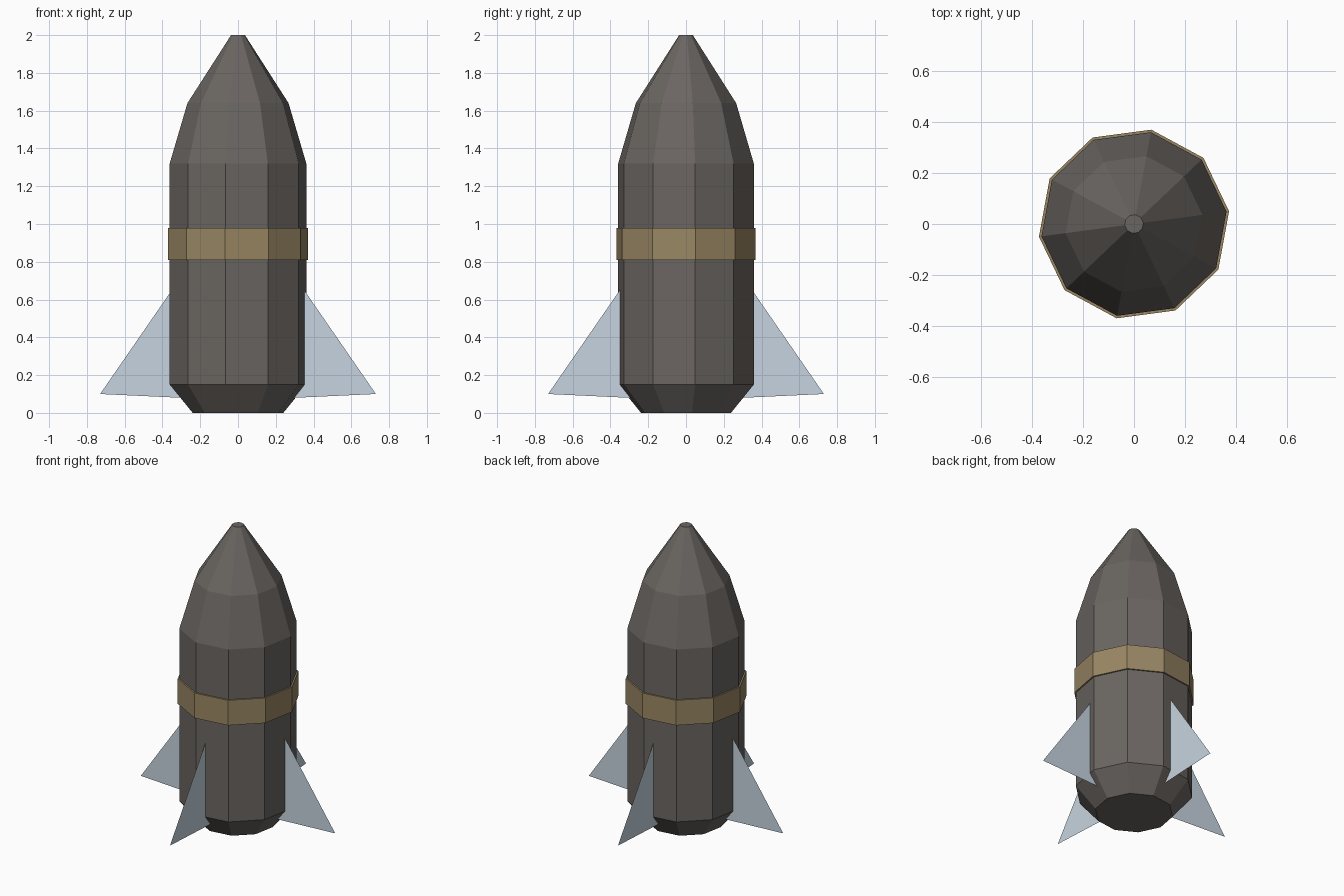
import bpy
import math

SIDES = 10
PHASE = math.radians(7.6)

cube = bpy.data.objects.get("Cube")
if cube:
    bpy.data.objects.remove(cube, do_unlink=True)


def to_linear(c):
    c /= 255
    return c / 12.92 if c <= 0.04045 else ((c + 0.055) / 1.055) ** 2.4


def make_material(name, rgb):
    color = [to_linear(c) for c in rgb] + [1.0]
    mat = bpy.data.materials.new(name)
    mat.use_nodes = True
    mat.diffuse_color = color
    bsdf = next(n for n in mat.node_tree.nodes if n.type == "BSDF_PRINCIPLED")
    bsdf.inputs["Base Color"].default_value = color
    return mat


def make_object(name, verts, faces, mat):
    mesh = bpy.data.meshes.new(name)
    mesh.from_pydata(verts, [], faces)
    mesh.materials.append(mat)
    obj = bpy.data.objects.new(name, mesh)
    bpy.context.collection.objects.link(obj)
    return obj


def lathe(name, profile, mat, closed_loop=False):
    """Turn (radius, z) points, listed bottom to top, into a faceted solid."""
    angles = [PHASE + math.tau * i / SIDES for i in range(SIDES)]
    verts = [(r * math.cos(a), r * math.sin(a), z) for r, z in profile for a in angles]
    rings = len(profile)
    faces = []
    for k in range(rings if closed_loop else rings - 1):
        lo, hi = k * SIDES, (k + 1) % rings * SIDES
        for i in range(SIDES):
            j = (i + 1) % SIDES
            faces.append((lo + i, lo + j, hi + j, hi + i))
    if not closed_loop:
        top = (rings - 1) * SIDES
        faces.append(tuple(reversed(range(SIDES))))
        faces.append(tuple(range(top, top + SIDES)))
    return make_object(name, verts, faces, mat)


dark_grey = make_material("dark_grey", (106, 101, 97))
brass = make_material("brass", (152, 134, 99))
pale_steel = make_material("pale_steel", (198, 212, 224))

# Faceted body: tapered base, straight barrel and pointed nose
lathe("body", [(0.242, 0), (0.365, 0.15), (0.365, 1.32), (0.27, 1.64), (0.037, 2)], dark_grey)

# Raised band around the barrel
lathe("band", [(0.375, 0.81), (0.375, 0.98), (0.36, 0.98), (0.36, 0.81)], brass, True)

# Four thin triangular fins, their inner edge sunk into the body
fin_outline = [(0.28, 0.079), (0.73, 0.10), (0.34, 0.665)]
for i, side in enumerate(("left", "back", "right", "front")):
    fin = make_object(side + "_fin", [(r, 0, z) for r, z in fin_outline], [(0, 1, 2)], pale_steel)
    fin.rotation_euler.z = i * math.pi / 2
